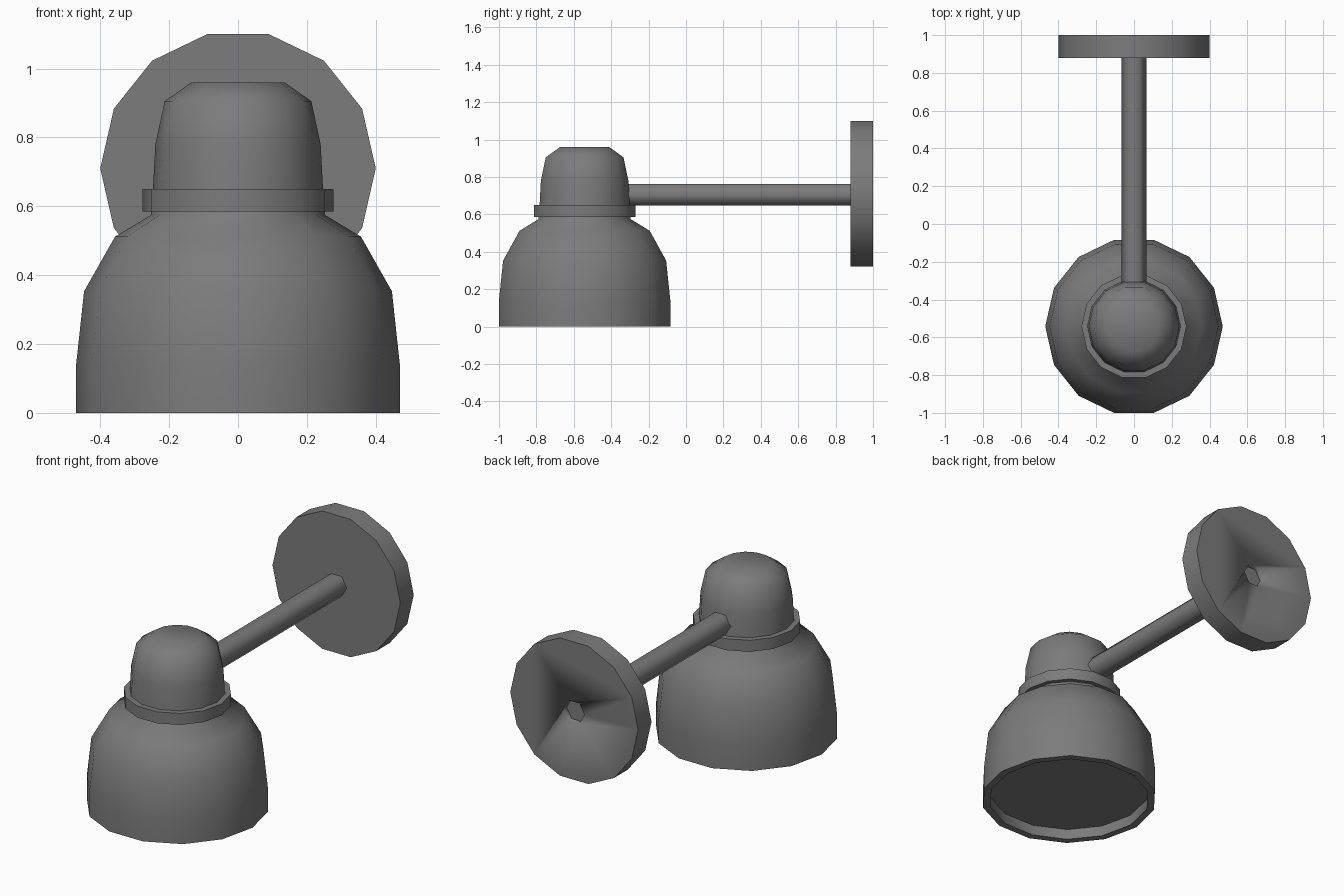
import bpy, bmesh, math
from mathutils import Matrix, Vector

cube = bpy.data.objects.get("Cube")
if cube:
    bpy.data.objects.remove(cube, do_unlink=True)

grey = bpy.data.materials.new("grey metal")
grey.use_nodes = True
colour = (0.2, 0.2, 0.2, 1)
grey.diffuse_color = colour
grey.node_tree.nodes["Principled BSDF"].inputs["Base Color"].default_value = colour

LAMP_Y = -0.542
ARM_Z = 0.71
SIDES = 14
TO_WALL = Matrix.Rotation(-math.pi / 2, 4, 'X')   # turns the lathe axis towards +y


def lathe(name, profile, sides, location, turn=None, angle=65):
    """Revolve a list of (radius, height) points, capping both ends."""
    bm = bmesh.new()
    rings = []
    for r, h in profile:
        rings.append([bm.verts.new((r * math.cos(math.tau * i / sides),
                                    r * math.sin(math.tau * i / sides), h))
                      for i in range(sides)])
    for low, high in zip(rings, rings[1:]):
        for i in range(sides):
            j = (i + 1) % sides
            bm.faces.new((low[i], low[j], high[j], high[i]))
    bm.faces.new(rings[0])
    bm.faces.new(rings[-1])
    bmesh.ops.recalc_face_normals(bm, faces=bm.faces)
    if turn:
        bm.transform(turn)
    mesh = bpy.data.meshes.new(name)
    bm.to_mesh(mesh)
    bm.free()
    mesh.materials.append(grey)
    obj = bpy.data.objects.new(name, mesh)
    obj.location = Vector(location)
    bpy.context.collection.objects.link(obj)
    bpy.ops.object.select_all(action='DESELECT')
    obj.select_set(True)
    bpy.context.view_layer.objects.active = obj
    bpy.ops.object.shade_smooth_by_angle(angle=math.radians(angle))
    return obj


# Bell shade: recessed underside, rim, outer wall and neck
lathe("shade", [(0.43, 0.06), (0.43, 0), (0.47, 0), (0.47, 0.14), (0.447, 0.353),
                (0.357, 0.512), (0.252, 0.575), (0.252, 0.6)],
      SIDES, (0, LAMP_Y, 0))

# Collar between shade and cap
lathe("collar", [(0.278, 0.585), (0.278, 0.65)], SIDES, (0, LAMP_Y, 0))

# Domed lamp cap
lathe("cap", [(0.248, 0.63), (0.24, 0.78), (0.213, 0.905), (0.135, 0.96)],
      SIDES, (0, LAMP_Y, 0))

# Six-sided arm running from the cap to the wall plate
lathe("arm", [(0.065, -0.4), (0.065, 0.9)], 6, (0, 0, ARM_Z - 0.005), TO_WALL)

# Round wall plate with a hexagonal socket in its back
plate = lathe("wall_plate", [(0.4, 0.88), (0.4, 1.0)], SIDES, (0, 0, ARM_Z), TO_WALL)
cutter = lathe("socket_cutter", [(0.065, 0.975), (0.065, 1.1)], 6,
               (0, 0, ARM_Z - 0.005), TO_WALL)
cutter.hide_render = True
cutter.hide_set(True)
socket = plate.modifiers.new("socket", 'BOOLEAN')
socket.operation = 'DIFFERENCE'
socket.solver = 'EXACT'
socket.object = cutter
